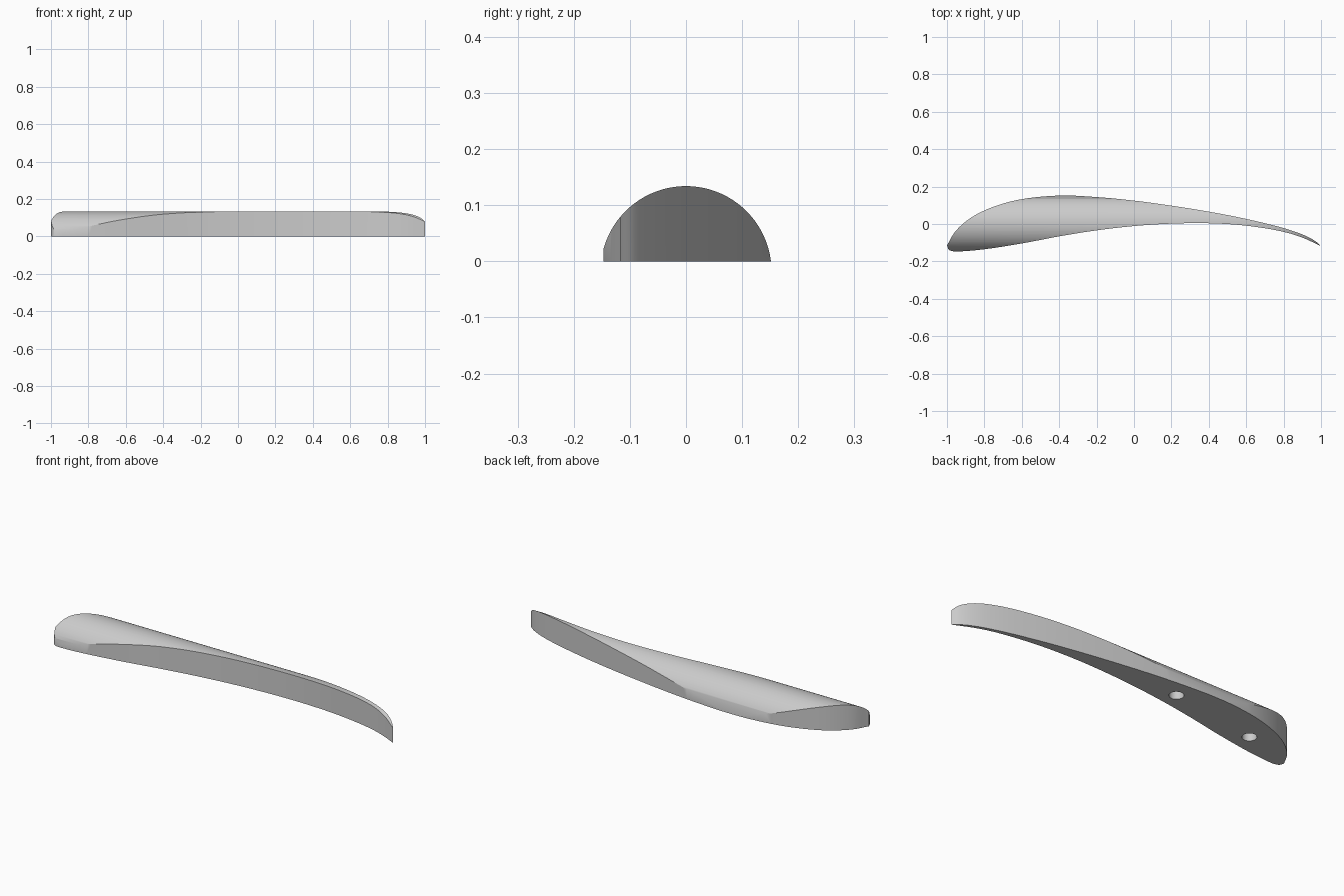
import bpy, bmesh, math
from mathutils import Matrix, Vector

if "Cube" in bpy.data.objects:
    bpy.data.objects.remove(bpy.data.objects["Cube"])


def smooth_path(pts, steps=8):
    """Catmull-Rom curve through the points, open ended."""
    p = [Vector(q) for q in pts]
    p = [2 * p[0] - p[1]] + p + [2 * p[-1] - p[-2]]
    out = []
    for a, b, c, d in zip(p, p[1:], p[2:], p[3:]):
        # centripetal parameters keep uneven spacing free of loops
        t1 = (b - a).length ** 0.5
        t2 = t1 + (c - b).length ** 0.5
        t3 = t2 + (d - c).length ** 0.5
        for i in range(steps):
            t = t1 + (t2 - t1) * i / steps
            a1 = a.lerp(b, t / t1)
            a2 = b.lerp(c, (t - t1) / (t2 - t1))
            a3 = c.lerp(d, (t - t2) / (t3 - t2))
            b1 = a1.lerp(a2, t / t2)
            b2 = a2.lerp(a3, (t - t1) / (t3 - t1))
            out.append(b1.lerp(b2, (t - t1) / (t2 - t1)))
    return out + [p[-2]]


def make_object(name, bm):
    bmesh.ops.recalc_face_normals(bm, faces=bm.faces[:])
    mesh = bpy.data.meshes.new(name)
    bm.to_mesh(mesh)
    bm.free()
    obj = bpy.data.objects.new(name, mesh)
    bpy.context.collection.objects.link(obj)
    return obj


def cylinder(name, radius, length, matrix, segments):
    bm = bmesh.new()
    bmesh.ops.create_cone(bm, cap_ends=True, segments=segments, radius1=radius,
                          radius2=radius, depth=length, matrix=matrix)
    return make_object(name, bm)


def cut(target, tool, operation):
    mod = target.modifiers.new(operation.lower(), 'BOOLEAN')
    mod.operation, mod.object, mod.solver = operation, tool, 'EXACT'
    bpy.context.view_layer.objects.active = target
    bpy.ops.object.modifier_apply(modifier=mod.name)
    bpy.data.objects.remove(tool)


# Plan outline: back edge from the blunt end to the tip, then the front edge home
back_edge = [(-1, -0.115), (-0.957, -0.042), (-0.877, 0.03), (-0.77, 0.085),
             (-0.62, 0.129), (-0.4, 0.152), (-0.2, 0.144), (0, 0.125),
             (0.2, 0.098), (0.4, 0.066), (0.6, 0.027), (0.8, -0.022),
             (0.91, -0.06), (0.97, -0.092), (1, -0.118)]
front_edge = [(1, -0.118), (0.9, -0.073), (0.8, -0.042), (0.6, -0.009),
              (0.4, 0.004), (0.2, 0.002), (0, -0.011), (-0.2, -0.034),
              (-0.4, -0.066), (-0.6, -0.104), (-0.8, -0.135), (-0.92, -0.146),
              (-0.965, -0.146), (-0.99, -0.137), (-1, -0.115)]
outline = smooth_path(back_edge)[:-1] + smooth_path(front_edge)[:-1]

# Handle: outline extruded upward
bm = bmesh.new()
face = bm.faces.new([bm.verts.new((p.x, p.y, 0)) for p in outline])
grown = bmesh.ops.extrude_face_region(bm, geom=[face])
bmesh.ops.translate(bm, vec=(0, 0, 0.2),
                    verts=[v for v in grown['geom'] if isinstance(v, bmesh.types.BMVert)])
handle = make_object("handle", bm)

# Rounded top from a long cylinder
rod = cylinder("rounding_rod", 0.1525, 2.4,
               Matrix.Translation((0, 0, -0.0185)) @ Matrix.Rotation(math.pi / 2, 4, 'Y'), 128)
cut(handle, rod, 'INTERSECT')

# Blind screw holes in the underside
for x, y in ((-0.215, 0.048), (-0.72, -0.03)):
    cut(handle, cylinder("hole_cutter", 0.035, 0.18, Matrix.Translation((x, y, 0)), 32),
        'DIFFERENCE')

# Colour and shading
grey = bpy.data.materials.new("light_grey")
grey.diffuse_color = (0.6, 0.6, 0.6, 1)
grey.use_nodes = True
grey.node_tree.nodes["Principled BSDF"].inputs["Base Color"].default_value = grey.diffuse_color
handle.data.materials.clear()
handle.data.materials.append(grey)
for poly in handle.data.polygons:
    poly.material_index = 0
bpy.ops.object.select_all(action='DESELECT')
handle.select_set(True)
bpy.context.view_layer.objects.active = handle
bpy.ops.object.shade_smooth_by_angle(angle=math.radians(30))
